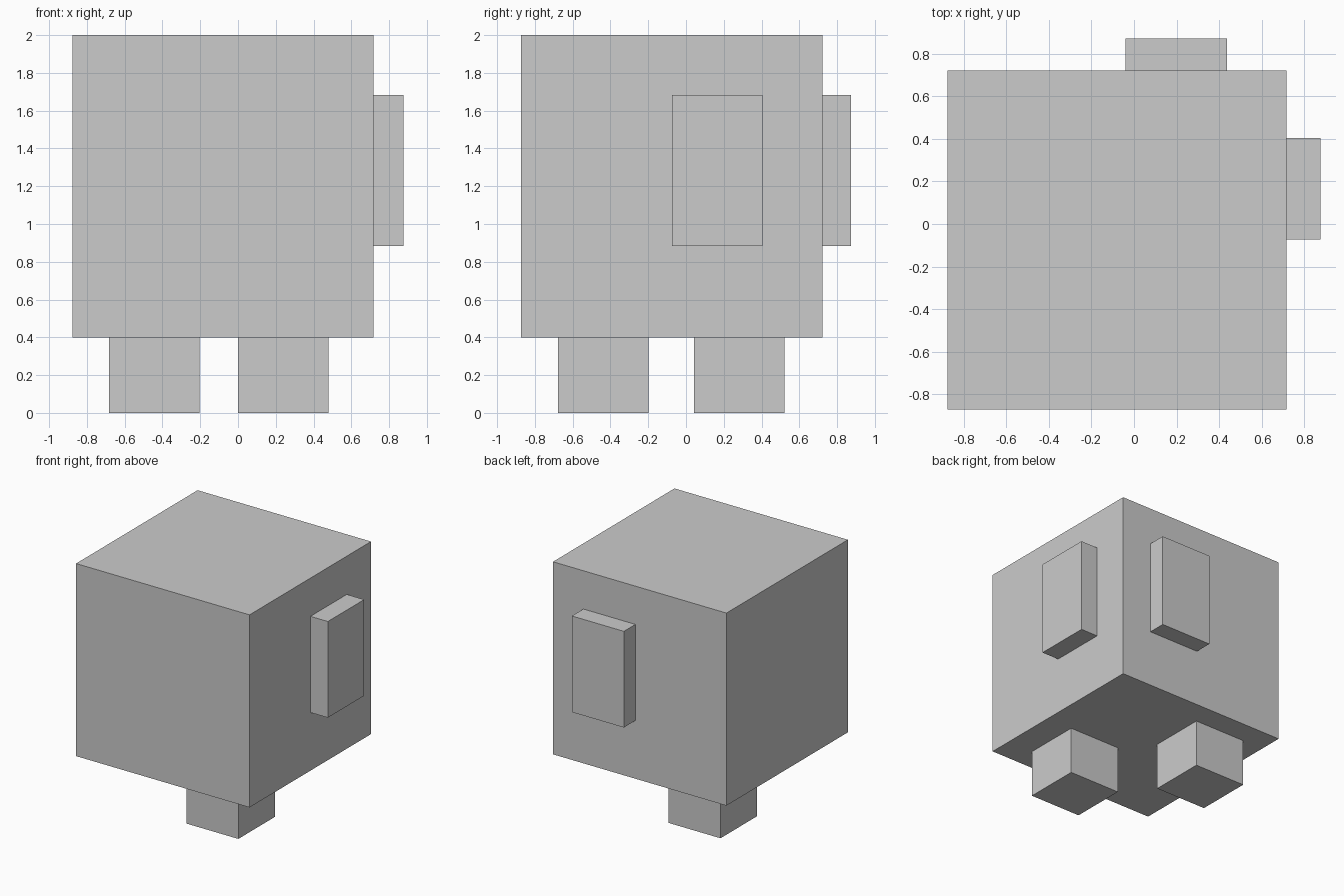
import bpy

if "Cube" in bpy.data.objects:
    bpy.data.objects.remove(bpy.data.objects["Cube"])


def box(name, x, y, z):
    """Add a box spanning the given (min, max) ranges."""
    spans = (x, y, z)
    bpy.ops.mesh.primitive_cube_add(size=1, location=[(a + b) / 2 for a, b in spans])
    obj = bpy.context.object
    obj.name = name
    obj.scale = [b - a for a, b in spans]
    bpy.ops.object.transform_apply(location=False, rotation=False, scale=True)
    return obj


# Main cube body
box("body", (-0.877, 0.717), (-0.873, 0.722), (0.40, 2.0))

# Two feet on one diagonal
box("front_right_foot", (0.0, 0.478), (-0.678, -0.198), (0.0, 0.40))
box("back_left_foot", (-0.682, -0.203), (0.042, 0.521), (0.0, 0.40))

# Raised panels on the right and back faces
panel_z = (0.883, 1.682)
box("right_panel", (0.717, 0.877), (-0.073, 0.404), panel_z)
box("back_panel", (-0.04, 0.438), (0.722, 0.873), panel_z)
